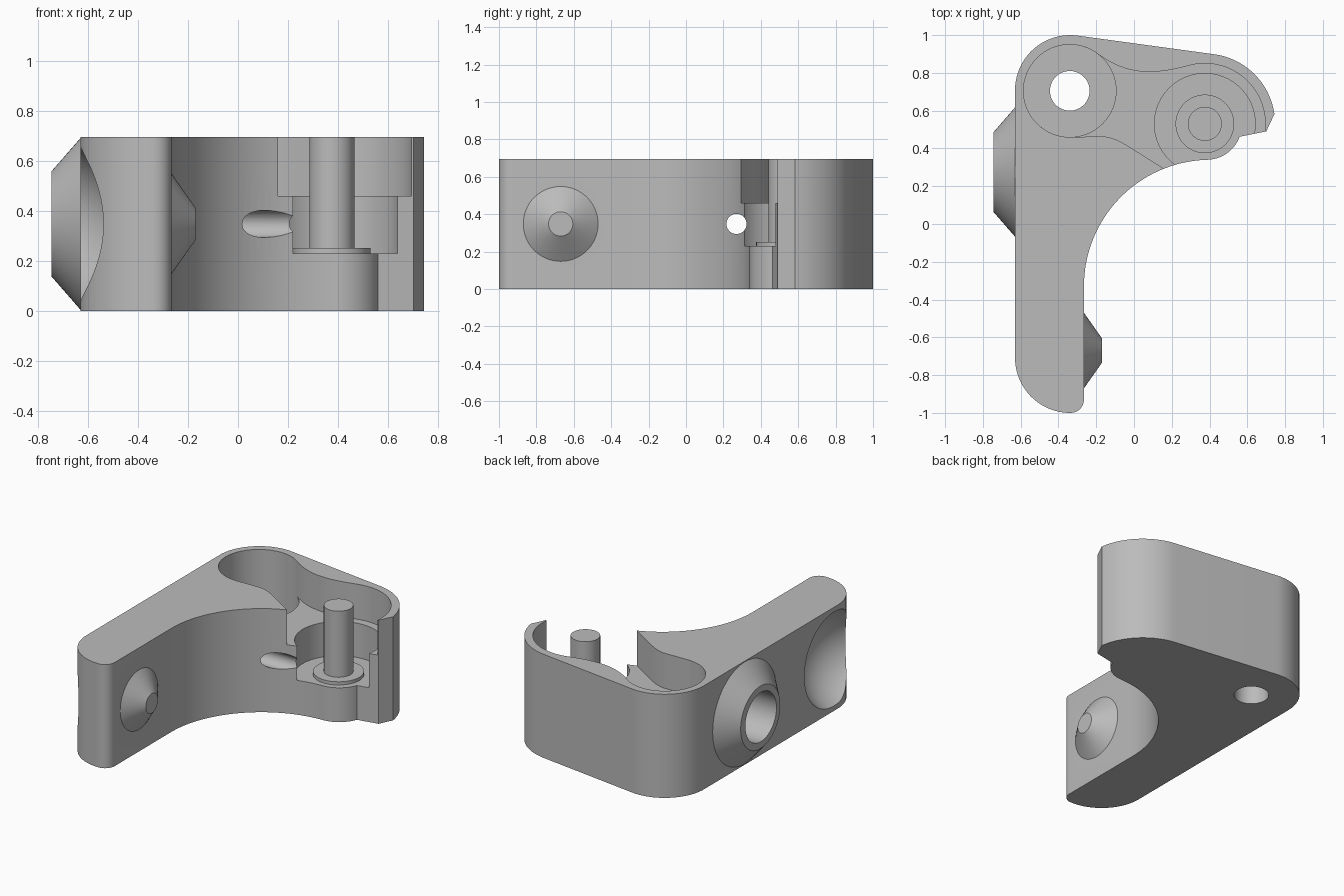
import bpy, bmesh, math
from mathutils import Vector, Matrix
from mathutils.geometry import interpolate_bezier

cube = bpy.data.objects.get("Cube")
if cube:
    bpy.data.objects.remove(cube, do_unlink=True)

HEIGHT, MID = 0.695, 0.348
FLOOR, LEDGE = 0.23, 0.46
PIVOT = (-0.34, 0.705)
POST = (0.375, 0.53)

grey = bpy.data.materials.new("grey plastic")
grey.use_nodes = True
COLOUR = (0.5, 0.5, 0.5, 1)
grey.diffuse_color = COLOUR
grey.node_tree.nodes["Principled BSDF"].inputs["Base Color"].default_value = COLOUR


def make(name, bm):
    bmesh.ops.recalc_face_normals(bm, faces=bm.faces[:])
    mesh = bpy.data.meshes.new(name)
    bm.to_mesh(mesh)
    bm.free()
    mesh.materials.append(grey)
    obj = bpy.data.objects.new(name, mesh)
    bpy.context.collection.objects.link(obj)
    return obj


def arc(centre, r, start, end, n=20):
    angles = [math.radians(start + (end - start) * i / n) for i in range(n + 1)]
    return [(centre[0] + r * math.cos(a), centre[1] + r * math.sin(a)) for a in angles]


def bezier(a, b, c, d):
    pts = interpolate_bezier(*[Vector((*p, 0)) for p in (a, b, c, d)], 14)
    return [(p.x, p.y) for p in pts[1:-1]]


def prism(name, points, z0, z1):
    bm = bmesh.new()
    face = bm.faces.new([bm.verts.new((x, y, z0)) for x, y in points])
    new = bmesh.ops.extrude_face_region(bm, geom=[face])["geom"]
    bmesh.ops.translate(bm, vec=(0, 0, z1 - z0),
                        verts=[v for v in new if isinstance(v, bmesh.types.BMVert)])
    return make(name, bm)


def disc(name, centre, r, z0, z1):
    return prism(name, arc(centre, r, 0, 360, 64)[:-1], z0, z1)


def x_turned(name, y, profile):
    """Solid of revolution about a line along x; profile is (x, radius) pairs."""
    bm = bmesh.new()
    rings = [[bm.verts.new((x, y + c, MID + s)) for c, s in arc((0, 0), r, 0, 360, 64)[:-1]]
             for x, r in profile]
    for a, b in zip(rings, rings[1:]):
        for i in range(len(a)):
            j = (i + 1) % len(a)
            bm.faces.new((a[i], a[j], b[j], b[i]))
    bm.faces.new(rings[0])
    bm.faces.new(rings[-1])
    return make(name, bm)


def combine(target, tool, operation):
    tool.hide_render = True
    mod = target.modifiers.new(tool.name, "BOOLEAN")
    mod.operation, mod.solver, mod.object = operation, "EXACT", tool
    bpy.context.view_layer.objects.active = target
    bpy.ops.object.modifier_apply(modifier=mod.name)
    bpy.data.objects.remove(tool, do_unlink=True)


# Curved bracket outline
outline = (arc((-0.338, -0.708), 0.292, 180, 270)
           + arc((-0.335, -0.93), 0.07, 270, 360, 8)
           + arc((0.405, -0.33), 0.67, 180, 92, 32)
           + arc((0.385, 0.525), 0.185, -91, -20)
           + [(0.70, 0.49)]
           + arc(POST, 0.372, 8, 81.5)
           + arc((-0.338, 0.708), 0.292, 81.5, 180))
body = prism("bracket_body", outline, 0, HEIGHT)

# Conical bosses on the outer and inner faces
combine(body, x_turned("outer_cone", 0.275, [(-0.6, 0.342), (-0.63, 0.342), (-0.745, 0.21)]), "UNION")
combine(body, x_turned("inner_cone", -0.67, [(-0.3, 0.2), (-0.265, 0.2), (-0.17, 0.065)]), "UNION")

# Shallow upper pocket joining both round recesses
top = HEIGHT + 0.1
pocket = (arc(POST, 0.32, -132, 105, 44)
          + bezier((0.292, 0.839), (0.1, 0.787), (-0.036, 0.785), (-0.2, 0.905))
          + arc(PIVOT, 0.245, 55, 270, 40)
          + bezier((-0.2, 0.462), (-0.1, 0.475), (-0.05, 0.42), (0.161, 0.292)))
combine(body, prism("pocket_cutter", pocket, LEDGE, top), "DIFFERENCE")

# Deep recesses and the through hole
combine(body, disc("post_recess_cutter", POST, 0.267, FLOOR, top), "DIFFERENCE")
combine(body, disc("pivot_recess_cutter", PIVOT, 0.245, FLOOR, top), "DIFFERENCE")
combine(body, disc("pivot_hole_cutter", PIVOT, 0.105, -0.1, top), "DIFFERENCE")

# Stepped bore through the outer cone
combine(body, x_turned("bore_cutter", 0.27, [(-0.9, 0.165), (-0.25, 0.165), (-0.25, 0.054), (0.3, 0.054)]),
        "DIFFERENCE")

# Rounded dish in the outer face
bm = bmesh.new()
bmesh.ops.create_uvsphere(bm, u_segments=64, v_segments=32, radius=0.348,
                          matrix=Matrix.Translation((-0.778, -0.67, MID)))
combine(body, make("dish_cutter", bm), "DIFFERENCE")

# Post with its collar
collar = disc("post_collar", POST, 0.155, FLOOR - 0.02, FLOOR + 0.022)
post = disc("post", POST, 0.09, FLOOR - 0.02, HEIGHT)

for obj in (body, collar, post):
    bpy.ops.object.select_all(action="DESELECT")
    obj.select_set(True)
    bpy.context.view_layer.objects.active = obj
    bpy.ops.object.shade_smooth_by_angle(angle=math.radians(25))
